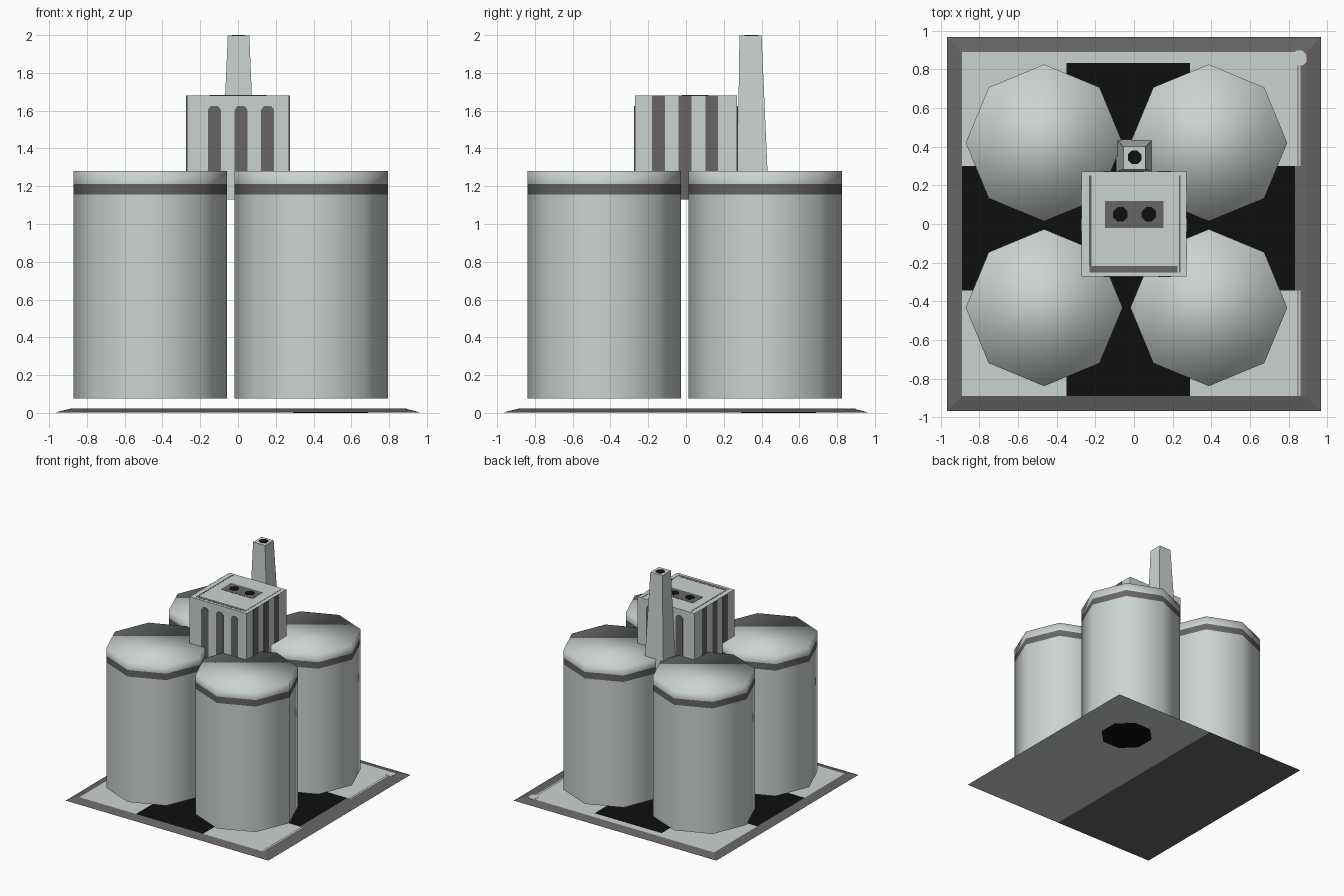
import bpy, bmesh, math

if "Cube" in bpy.data.objects:
    bpy.data.objects.remove(bpy.data.objects["Cube"])


def material(name, rgb):
    m = bpy.data.materials.new(name)
    m.diffuse_color = (*rgb, 1)
    m.use_nodes = True
    m.node_tree.nodes["Principled BSDF"].inputs["Base Color"].default_value = m.diffuse_color
    return m


LIGHT, DARK, BLACK = 0, 1, 2
MATS = [material("light grey", (0.60, 0.65, 0.63)),
        material("dark grey", (0.135, 0.128, 0.128)),
        material("black", (0.0045, 0.0045, 0.0045))]


def finish(name, bm, fix_normals=True):
    if fix_normals:
        bmesh.ops.recalc_face_normals(bm, faces=bm.faces[:])
    me = bpy.data.meshes.new(name)
    bm.to_mesh(me)
    bm.free()
    for m in MATS:
        me.materials.append(m)
    ob = bpy.data.objects.new(name, me)
    bpy.context.collection.objects.link(ob)
    return ob


def loft(bm, rings):
    """Closed solid through rings of points."""
    vs = [[bm.verts.new(p) for p in r] for r in rings]
    n = len(vs[0])
    for a, b in zip(vs, vs[1:]):
        for i in range(n):
            j = (i + 1) % n
            bm.faces.new((a[i], a[j], b[j], b[i]))
    bm.faces.new(vs[0][::-1])
    bm.faces.new(vs[-1])
    return vs


def solid(name, rings, mat):
    bm = bmesh.new()
    loft(bm, rings)
    for f in bm.faces:
        f.material_index = mat
    return finish(name, bm)


def rect(x0, x1, y0, y1, z):
    return [(x0, y0, z), (x1, y0, z), (x1, y1, z), (x0, y1, z)]


def box(name, x0, x1, y0, y1, z0, z1, mat):
    return solid(name, [rect(x0, x1, y0, y1, z0), rect(x0, x1, y0, y1, z1)], mat)


def octagon(cx, cy, r, z, phase=0.0):
    return [(cx + r * math.cos(phase + i * math.pi / 4),
             cy + r * math.sin(phase + i * math.pi / 4), z) for i in range(8)]


def disc(name, cx, cy, r, z0, z1, mat):
    ph = math.pi / 8
    return solid(name, [octagon(cx, cy, r, z0, ph), octagon(cx, cy, r, z1, ph)], mat)


# Base plate: sloping dark rim, painted top, two-tone underside
O, I, Z0, Z1 = 0.967, 0.89, 0.002, 0.022
bm = bmesh.new()


def quad(pts, mat):
    f = bm.faces.new([bm.verts.new(p) for p in pts])
    f.material_index = mat


quad(rect(-O, 0, -O, O, Z0)[::-1], DARK)
quad(rect(0, O, -O, O, Z0)[::-1], LIGHT)
outer, inner = rect(-O, O, -O, O, Z0), rect(-I, I, -I, I, Z1)
for i in range(4):
    j = (i + 1) % 4
    quad((outer[i], outer[j], inner[j], inner[i]), DARK)
xs = [-I, -0.35, 0.29, 0.832, 0.845, 0.852, 0.862, I]
ys = [-I, -0.345, 0.30, 0.832, I]
for x0, x1 in zip(xs, xs[1:]):
    for y0, y1 in zip(ys, ys[1:]):
        x, y = (x0 + x1) / 2, (y0 + y1) / 2
        cross_x = -0.35 < x < 0.29 and y < 0.832
        cross_y = -0.345 < y < 0.30
        if x > 0.832 and cross_y:
            c = DARK
        elif cross_x or cross_y:
            c = BLACK
        elif 0.845 < x < 0.852 or x > 0.862:
            c = DARK
        else:
            c = LIGHT
        quad(rect(x0, x1, y0, y1, Z1), c)
finish("base_plate", bm, False)
disc("base_corner_spot", 0.855, 0.858, 0.042, 0.02, 0.024, LIGHT)
disc("underside_opening", 0.49, 0.49, 0.215, 0.0, 0.004, BLACK)

# Four smooth eight-sided tanks with a painted band
for cx, sx in ((-0.465, "left"), (0.387, "right")):
    for cy, sy in ((-0.433, "front"), (0.42, "back")):
        bm = bmesh.new()
        rings = loft(bm, [octagon(cx, cy, 0.406, z) for z in (0.075, 1.157, 1.213, 1.28)])
        for f in bm.faces:
            f.smooth = True
            f.material_index = DARK if 1.16 < f.calc_center_median().z < 1.21 else LIGHT
        for e in bm.edges:
            if all(v.co.z < 0.08 for v in e.verts):
                e.smooth = False
        finish(f"tank_{sy}_{sx}", bm)

# Central machine house
H, B, T = 0.271, 1.13, 1.68
box("machine_house", -H, H, -H, H, B, T, LIGHT)

# Vent stripes: rounded tops front and back, full height on the sides
E = 0.003
for k, c in enumerate((-0.125, 0.016, 0.157)):
    w = 0.034
    outline = [(c - w, B), (c + w, B), (c + w, 1.605), (c + w - 0.016, 1.625),
               (c - w + 0.016, 1.625), (c - w, 1.605)]
    for side, s in (("front", -1), ("back", 1)):
        solid(f"vent_{side}_{k}", [[(x, s * (H - E), z) for x, z in outline],
                                   [(x, s * (H + E), z) for x, z in outline]], DARK)
    d = c - 0.021
    for side, s in (("left", -1), ("right", 1)):
        a, b = sorted((s * (H - E), s * (H + E)))
        box(f"vent_{side}_{k}", a, b, d - w, d + w, B, T, DARK)

# Roof details: seams, grille and two openings
box("roof_front_seam", -0.23, 0.225, -0.25, -0.218, T - E, T + 0.001, DARK)
box("roof_left_seam", -0.232, -0.22, -0.218, 0.25, T - E, T + 0.001, DARK)
box("roof_right_seam", 0.232, 0.24, -0.25, 0.25, T - E, T + 0.001, DARK)
box("roof_grille", -0.15, 0.152, -0.02, 0.12, T - E, T + 0.002, DARK)
for x, side in ((-0.071, "left"), (0.077, "right")):
    disc(f"roof_opening_{side}", x, 0.05, 0.04, T, T + 0.004, BLACK)

# Tapering chimney
solid("chimney", [rect(-0.092, 0.096, H, 0.438, B),
                  rect(-0.054, 0.06, 0.283, 0.40, 1.998)], LIGHT)
disc("chimney_opening", 0.003, 0.345, 0.038, 1.996, 2.0, BLACK)
